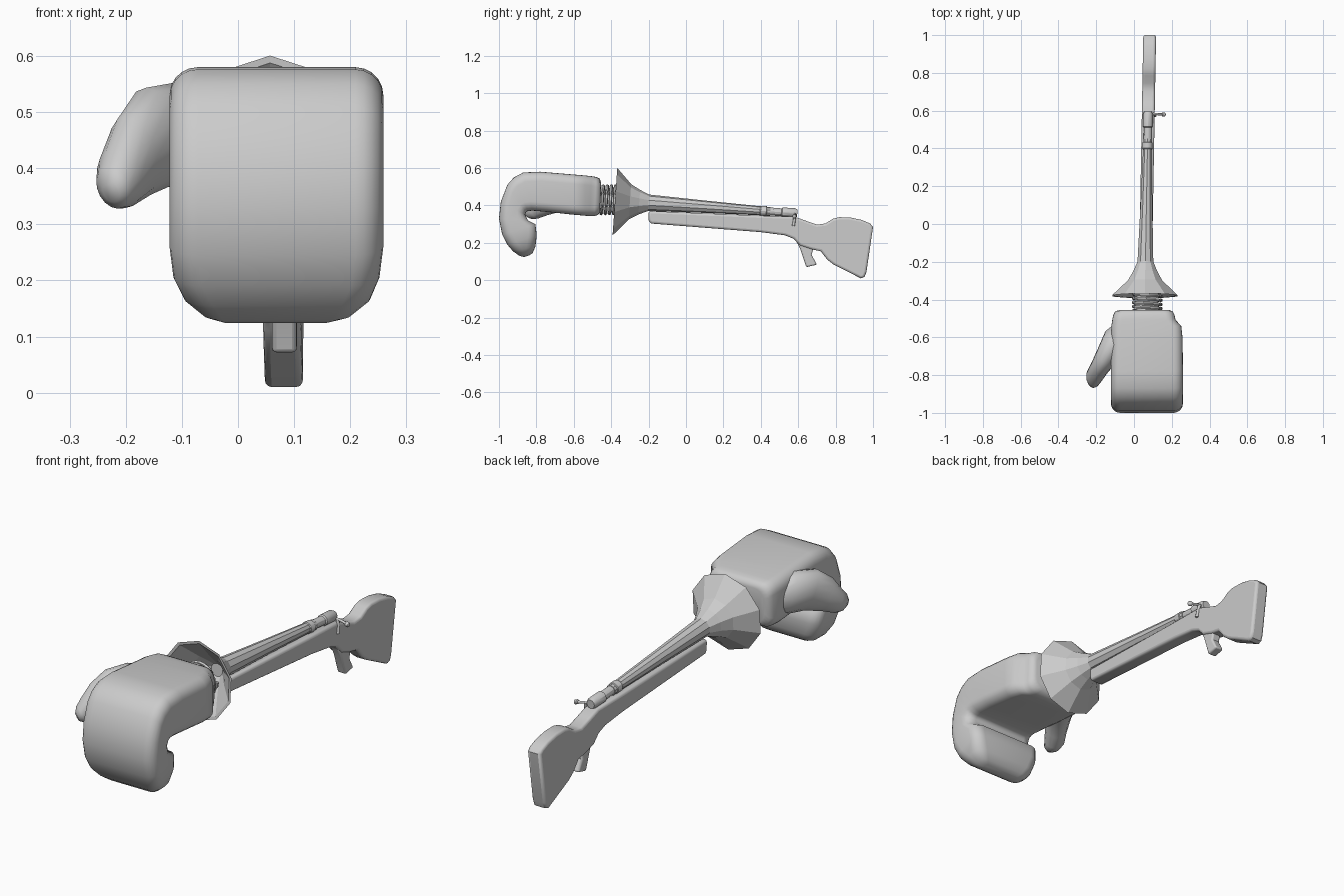
import bpy, bmesh, math
from mathutils import Vector

if "Cube" in bpy.data.objects:
    bpy.data.objects.remove(bpy.data.objects["Cube"])

grey = bpy.data.materials.new("mid grey")
grey.diffuse_color = (0.6, 0.6, 0.6, 1)
grey.use_nodes = True
grey.node_tree.nodes["Principled BSDF"].inputs["Base Color"].default_value = grey.diffuse_color


def finish(name, bm, smooth=35):
    bmesh.ops.recalc_face_normals(bm, faces=bm.faces)
    me = bpy.data.meshes.new(name)
    bm.to_mesh(me)
    bm.free()
    ob = bpy.data.objects.new(name, me)
    bpy.context.collection.objects.link(ob)
    me.materials.append(grey)
    if smooth:
        bpy.ops.object.select_all(action='DESELECT')
        bpy.context.view_layer.objects.active = ob
        ob.select_set(True)
        bpy.ops.object.shade_smooth_by_angle(angle=math.radians(smooth))
    return ob


def loft(name, rings, caps=True, smooth=35):
    bm = bmesh.new()
    vs = [[bm.verts.new(p) for p in r] for r in rings]
    n = len(vs[0])
    for a, b in zip(vs, vs[1:]):
        for i in range(n):
            bm.faces.new((a[i], a[(i + 1) % n], b[(i + 1) % n], b[i]))
    if caps:
        bm.faces.new(vs[0])
        bm.faces.new(vs[-1])
    return finish(name, bm, smooth)


def oval(c, u, v, n):
    c, u, v = Vector(c), Vector(u), Vector(v)
    return [c + u * math.sin(2 * math.pi * i / n) + v * math.cos(2 * math.pi * i / n)
            for i in range(n)]


def rounded_rect(c, u, v, r, seg=5):
    """Rectangle spanned by half-vectors u and v with corner radius r."""
    c, u, v = Vector(c), Vector(u), Vector(v)
    lu, lv = u.length, v.length
    r = min(r, lu * 0.9, lv * 0.9)
    pts = []
    for k, (sx, sy) in enumerate([(1, 1), (-1, 1), (-1, -1), (1, -1)]):
        for i in range(seg + 1):
            a = math.pi / 2 * (k + i / seg)
            pts.append(c + u / lu * (sx * (lu - r) + r * math.cos(a))
                       + v / lv * (sy * (lv - r) + r * math.sin(a)))
    return pts


def tube(name, pts, r, n=8, smooth=50):
    rings = []
    pts = [Vector(p) for p in pts]
    for i, p in enumerate(pts):
        d = (pts[min(i + 1, len(pts) - 1)] - pts[max(i - 1, 0)]).normalized()
        side = d.cross(Vector((0, 0, 1)) if abs(d.z) < 0.9 else Vector((0, 1, 0))).normalized()
        rad = r[i] if isinstance(r, list) else r
        rings.append(oval(p, side * rad, side.cross(d) * rad, n))
    return loft(name, rings, True, smooth)


def extrude_profile(name, pts, x0, x1, lean, bevel):
    """Side profile (y, z) extruded across x, leaning sideways along y."""
    bm = bmesh.new()
    f = bm.faces.new([bm.verts.new((x0 + lean * y, y, z)) for y, z in pts])
    g = bmesh.ops.extrude_face_region(bm, geom=[f])
    bmesh.ops.translate(bm, vec=(x1 - x0, 0, 0),
                        verts=[e for e in g['geom'] if isinstance(e, bmesh.types.BMVert)])
    ob = finish(name, bm)
    m = ob.modifiers.new("bevel", 'BEVEL')
    m.width, m.segments, m.limit_method = bevel, 3, 'ANGLE'
    m.angle_limit = math.radians(50)
    return ob


# glove: outer (y, z), inner (y, z), left x, right x, following the curled fingers
sections = [
    (-.455, .525, -.460, .365, -.08, .19), (-.460, .542, -.470, .350, -.10, .205),
    (-.480, .552, -.490, .342, -.11, .215), (-.505, .556, -.515, .342, -.115, .22),
    (-.540, .560, -.540, .345, -.12, .25), (-.600, .565, -.600, .350, -.12, .257),
    (-.780, .580, -.740, .365, -.122, .259), (-.870, .576, -.820, .372, -.122, .259),
    (-.920, .550, -.845, .370, -.122, .259), (-.955, .510, -.855, .365, -.122, .259),
    (-.990, .420, -.860, .350, -.122, .259), (-1.00, .330, -.845, .320, -.122, .259),
    (-.983, .245, -.805, .300, -.122, .259), (-.955, .190, -.798, .240, -.115, .252),
    (-.925, .155, -.805, .180, -.095, .235), (-.890, .130, -.820, .145, -.06, .20),
    (-.865, .124, -.840, .132, -.03, .165)]
rings = []
for y0, z0, y1, z1, xa, xb in sections:
    rings.append(rounded_rect(((xa + xb) / 2, (y0 + y1) / 2, (z0 + z1) / 2),
                              ((xb - xa) / 2, 0, 0), (0, (y0 - y1) / 2, (z0 - z1) / 2), .05))
loft("glove", rings, smooth=60)

# thumb: centre, half width, half height
thumb = [((-.05, -.56, .455), .06, .085), ((-.09, -.61, .46), .075, .10),
         ((-.145, -.70, .455), .06, .095), ((-.185, -.765, .42), .05, .078),
         ((-.212, -.81, .38), .046, .055), ((-.222, -.838, .365), .036, .040),
         ((-.226, -.856, .358), .018, .02)]
side = Vector((.82, -.57, 0))
up = Vector((-.2, -.3, .93))
loft("thumb", [oval(c, side * w, up * h, 16) for c, w, h in thumb], smooth=60)

# spring between glove and bell
turns, steps = 5, 20
tube("spring", [(.07 + .074 * math.cos(2 * math.pi * i / steps), -.47 + .11 * i / (turns * steps),
                 .43 + .074 * math.sin(2 * math.pi * i / steps)) for i in range(turns * steps + 1)],
     .009, 6)

# flared ten-sided barrel: y, centre z, radius (the first rings are the hollow inside)
barrel = [(-.24, .418, .03), (-.30, .420, .085), (-.378, .420, .168), (-.38, .420, .181),
          (-.30, .419, .095), (-.25, .417, .066), (-.20, .414, .044), (.10, .393, .033),
          (.40, .371, .024), (.45, .367, .024)]
tilt = Vector((0, .07, .9975))
loft("barrel", [oval((.064 + .018 * y, y, z), (r, 0, 0), tilt * r, 10) for y, z, r in barrel],
     smooth=0)

# bolt housing with collars
tube("bolt_housing", [(.071, .39, .372), (.071, .40, .371), (.072, .43, .369), (.072, .435, .369),
                      (.073, .51, .363), (.073, .515, .363), (.074, .58, .359), (.074, .595, .358)],
     [.02, .027, .027, .021, .021, .026, .026, .02], 12, 30)

# bolt handle, knob and hanging lever
tube("bolt_handle", [(.08, .582, .355), (.12, .582, .350), (.155, .580, .342)], .006)
tube("bolt_knob", [(.146, .580, .345), (.150, .580, .344), (.162, .579, .340), (.167, .579, .338)],
     [.004, .011, .011, .004], 10)
tube("bolt_lever", [(.105, .583, .352), (.110, .579, .320), (.112, .574, .290)], [.008, .007, .008])

# wooden stock
extrude_profile("stock", [
    (-.2, .37), (-.2, .315), (-.185, .303), (.40, .257), (.53, .240), (.575, .222), (.61, .185),
    (.67, .165), (.72, .155), (.755, .11), (.79, .083), (.935, .010), (.955, .018), (.965, .045),
    (1.0, .285), (.985, .303), (.94, .322), (.88, .335), (.82, .337), (.785, .328), (.745, .303),
    (.70, .297), (.64, .318), (.58, .340), (.40, .345)], .031, .099, .018, .012)

# trigger lever under the stock
extrude_profile("trigger", [(.585, .215), (.61, .17), (.643, .07), (.700, .083), (.672, .135),
                            (.68, .17), (.66, .22)], .049, .093, .018, .008)
